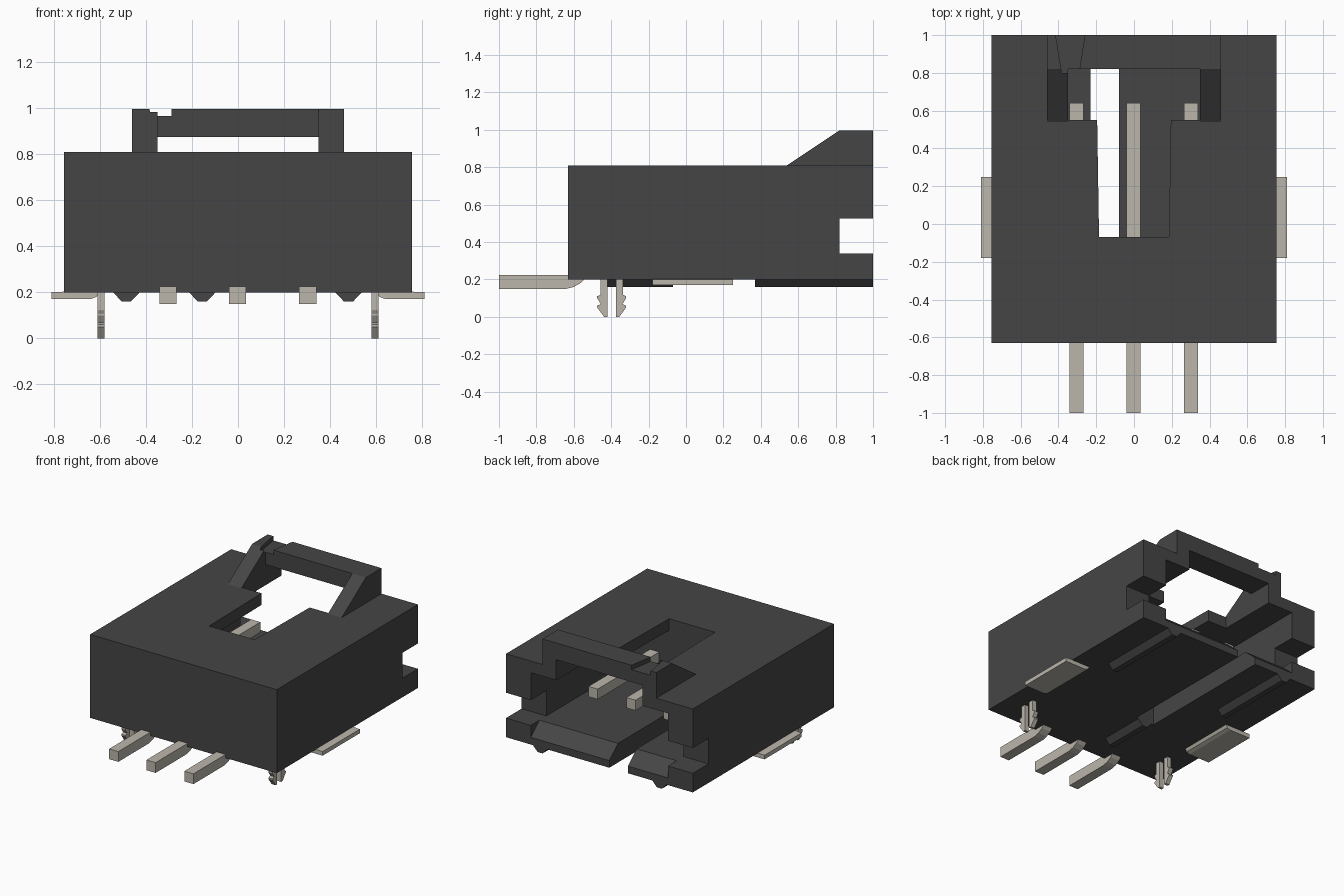
import bpy, bmesh, math
from mathutils import Vector

old = bpy.data.objects.get("Cube")
if old:
    bpy.data.objects.remove(old, do_unlink=True)


def material(name, rgb):
    m = bpy.data.materials.new(name)
    m.use_nodes = True
    m.diffuse_color = (*rgb, 1)
    bsdf = next(n for n in m.node_tree.nodes if n.type == 'BSDF_PRINCIPLED')
    bsdf.inputs["Base Color"].default_value = (*rgb, 1)
    return m


PLASTIC = material("dark grey plastic", (0.06, 0.06, 0.06))
METAL = material("tinned metal", (0.50, 0.47, 0.41))


def prism(name, profile, axis, lo, hi, mat):
    """Extrude a 2D profile along an axis: x takes (y, z), y takes (x, z), z takes (x, y)."""
    def point(a, b, t):
        return {'x': (t, a, b), 'y': (a, t, b), 'z': (a, b, t)}[axis]
    bm = bmesh.new()
    face = bm.faces.new([bm.verts.new(point(a, b, lo)) for a, b in profile])
    ext = bmesh.ops.extrude_face_region(bm, geom=[face])
    step = Vector(point(0, 0, hi - lo))
    bmesh.ops.translate(bm, vec=step, verts=[v for v in ext["geom"] if isinstance(v, bmesh.types.BMVert)])
    bmesh.ops.recalc_face_normals(bm, faces=bm.faces)
    mesh = bpy.data.meshes.new(name)
    bm.to_mesh(mesh)
    bm.free()
    mesh.materials.append(mat)
    ob = bpy.data.objects.new(name, mesh)
    bpy.context.collection.objects.link(ob)
    return ob


def box(name, x0, x1, y0, y1, z0, z1, mat=PLASTIC):
    return prism(name, [(x0, y0), (x1, y0), (x1, y1), (x0, y1)], 'z', z0, z1, mat)


def carve(ob, cutters):
    """Subtract every cutter, bake the result and drop the cutters."""
    for c in cutters:
        c.hide_render = True
        mod = ob.modifiers.new("cut", 'BOOLEAN')
        mod.operation, mod.solver, mod.object = 'DIFFERENCE', 'EXACT', c
    bpy.context.view_layer.update()
    baked = bpy.data.meshes.new_from_object(ob.evaluated_get(bpy.context.evaluated_depsgraph_get()))
    ob.modifiers.clear()
    ob.data = baked
    for c in cutters:
        bpy.data.objects.remove(c, do_unlink=True)


# Housing: block hollowed from the back, with top window, floor slot and side notches
housing = box("housing", -0.755, 0.755, -0.63, 1.0, 0.20, 0.81)
cavity = [(-0.07, 0.34), (0.90, 0.34), (1.02, 0.235), (1.02, 0.725), (-0.07, 0.725)]
carve(housing, [
    prism("cavity_cutter", cavity, 'x', -0.555, 0.555, PLASTIC),
    prism("window_cutter", [(-0.185, -0.07), (0.185, -0.07), (0.195, 0.55), (0.35, 0.55), (0.35, 1.1),
                            (-0.35, 1.1), (-0.35, 0.55), (-0.195, 0.55)], 'z', 0.6, 0.9, PLASTIC),
    box("slot_cutter", -0.23, -0.08, -0.07, 1.1, 0.1, 0.5),
    box("notch_cutter", -0.9, 0.9, 0.82, 1.1, 0.34, 0.525),
])

# Latch bridge: sloped legs joined by a crossbar, with a tapered notch on top
bridge = prism("latch_bridge", [(0.54, 0.81), (0.82, 0.997), (1.0, 0.997), (1.0, 0.81)],
               'x', -0.46, 0.46, PLASTIC)
carve(bridge, [
    box("bridge_front_cutter", -0.35, 0.35, 0.4, 0.82, 0.7, 1.1),
    prism("bridge_under_cutter", [(0.8, 0.7), (1.1, 0.7), (1.1, 0.875), (0.8, 0.875)],
          'x', -0.35, 0.35, PLASTIC),
    prism("bridge_notch_cutter", [(-0.382, 0.80), (-0.292, 0.80), (-0.25, 1.06), (-0.425, 1.06)],
          'z', 0.965, 1.1, PLASTIC),
])

# V-shaped ribs under the floor
for name, x, y0, y1 in (("left_rib", 0.48, 0.37, 1.0), ("right_rib", -0.485, 0.37, 1.0),
                        ("middle_rib", -0.155, -0.42, -0.07)):
    prism(name, [(x - 0.058, 0.20), (x - 0.02, 0.16), (x + 0.02, 0.16), (x + 0.058, 0.20)],
          'y', y0, y1, PLASTIC)

# Contact pins inside the cavity and their solder tails at the front
tail = [(-1.0, 0.15), (-0.64, 0.15), (-0.60, 0.16), (-0.565, 0.18), (-0.535, 0.21), (-0.535, 0.225),
        (-1.0, 0.225)]
for name, x in (("right", -0.305), ("middle", -0.003), ("left", 0.303)):
    box(name + "_pin", x - 0.037, x + 0.037, -0.09, 0.64, 0.47, 0.545, METAL)
    prism(name + "_solder_tail", tail, 'x', x - 0.037, x + 0.037, METAL)

# Mounting pads and barbed split pegs on both sides
pad = [(0.60, 0.205), (0.615, 0.18), (0.64, 0.17), (0.81, 0.17), (0.81, 0.20), (0.70, 0.205)]
prong = [(-0.42, 0.21), (-0.42, 0.0), (-0.438, 0.0), (-0.475, 0.05), (-0.475, 0.06), (-0.455, 0.068),
         (-0.475, 0.10), (-0.475, 0.11), (-0.457, 0.118), (-0.457, 0.21)]
for side, s in (("left", 1), ("right", -1)):
    prism(side + "_mounting_pad", [(s * x, z) for x, z in pad], 'y', -0.18, 0.25, METAL)
    for part, profile in (("front", prong), ("back", [(-0.795 - y, z) for y, z in prong])):
        prism(f"{side}_{part}_prong", profile, 'x', s * 0.595 - 0.016, s * 0.595 + 0.016, METAL)
